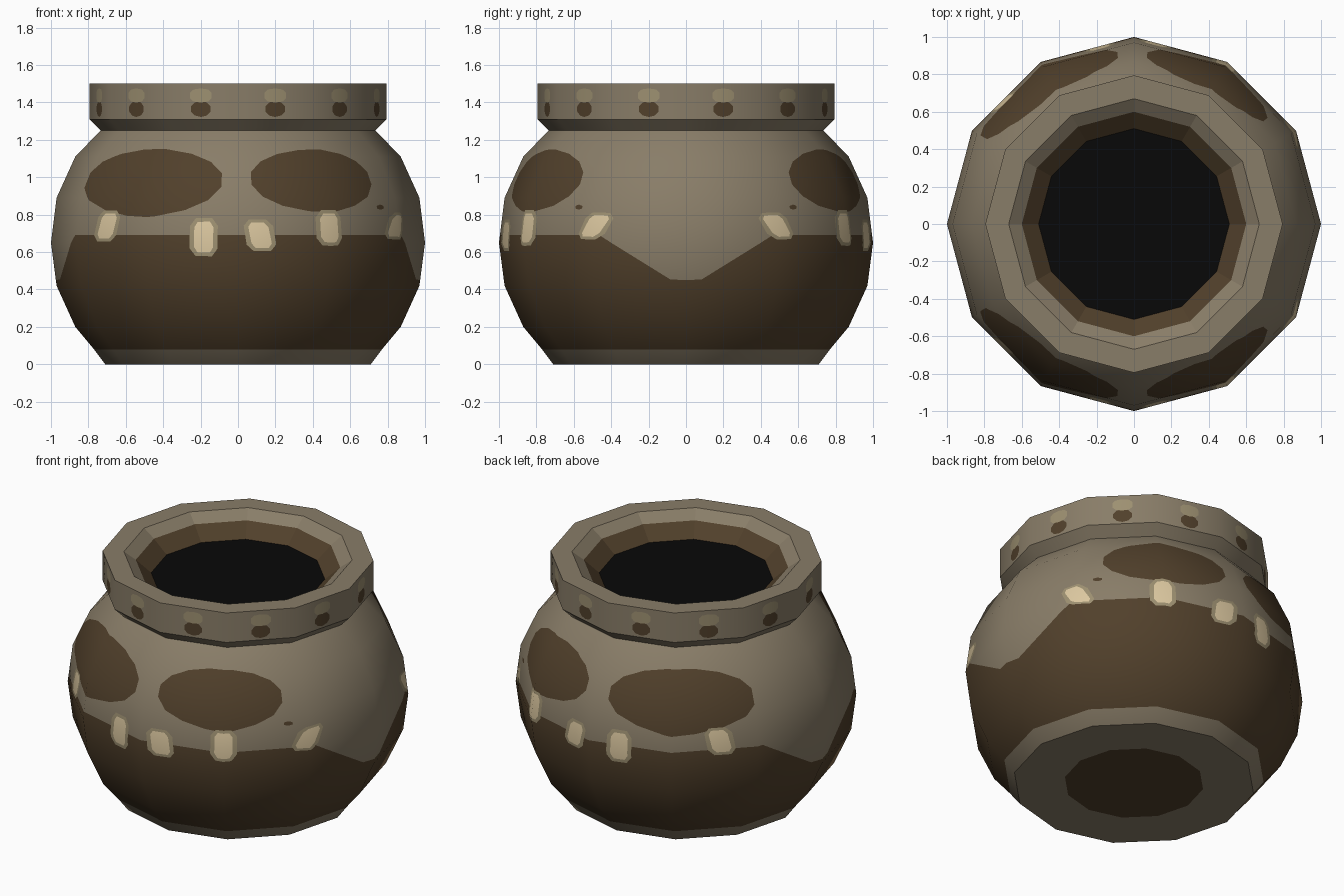
import bpy, bmesh
from math import sin, cos, radians, pi, copysign, atan2, degrees
from mathutils import Vector

if "Cube" in bpy.data.objects:
    bpy.data.objects.remove(bpy.data.objects["Cube"])

SIDES = 12


def material(name, *rgb):
    m = bpy.data.materials.new(name)
    m.diffuse_color = [((c / 255 + 0.055) / 1.055) ** 2.4 for c in rgb] + [1]
    m.use_nodes = True
    m.node_tree.nodes["Principled BSDF"].inputs["Base Color"].default_value = m.diffuse_color
    return m


MATS = [material("grey_clay", 137, 125, 104), material("dark_brown", 81, 64, 43),
        material("cream", 220, 200, 160), material("tan", 157, 144, 113),
        material("black", 8, 8, 8)]
CLAY, BROWN, CREAM, TAN, BLACK = range(5)


def at(az, r, z):
    return Vector((r * cos(radians(az)), r * sin(radians(az)), z))


def lathe(profile, rule):
    """Twelve-sided surface of revolution; rule(centre) picks the colour."""
    bm = bmesh.new()
    rings = []
    for r, z in profile:
        if r == 0:
            rings.append([bm.verts.new((0, 0, z))] * SIDES)
        else:
            rings.append([bm.verts.new(at(360 * k / SIDES, r, z)) for k in range(SIDES)])
    for a, b in zip(rings, rings[1:]):
        for k in range(SIDES):
            j = (k + 1) % SIDES
            f = bm.faces.new(list(dict.fromkeys((a[k], a[j], b[j], b[k]))))
            f.material_index = rule(f.calc_center_median())
    return bm


def carve(bm, az, zc, r, outline, colour):
    """Cut a convex outline of (azimuth, z) offsets into the surface and colour it."""
    apex, mid = Vector((0, 0, zc)), at(az, 1, 0)
    reach = max(abs(p[0]) for p in outline) + 17
    tall = max(abs(p[1]) for p in outline) * 1.2

    def near(f):
        c = f.calc_center_median()
        d = (degrees(atan2(c.y, c.x)) - az + 180) % 360 - 180
        zs = [v.co.z for v in f.verts]
        return abs(d) < reach and min(zs) < zc + tall and max(zs) > zc - tall

    faces = [f for f in bm.faces if near(f)]
    pts = [at(az + da, r, zc + dz) - apex for da, dz in outline]
    for p, q in zip(pts, pts[1:] + pts[:1]):
        n = p.cross(q).normalized()
        if n.dot(mid) < 0:
            n.negate()
        geom = set(faces)
        for f in faces:
            geom.update(f.edges)
            geom.update(f.verts)
        cut = bmesh.ops.bisect_plane(bm, geom=list(geom), dist=1e-5,
                                     plane_co=apex, plane_no=n)
        faces = [f for f in cut["geom"] if isinstance(f, bmesh.types.BMFace)
                 and (f.calc_center_median() - apex).dot(n) > 0]
    for f in faces:
        f.material_index = colour


def oval(ha, hz, n=16, power=1.0, skew=0.0):
    pts = []
    for i in range(n):
        t = 2 * pi * (i + 0.5) / n
        u = copysign(abs(cos(t)) ** power, cos(t))
        v = copysign(abs(sin(t)) ** power, sin(t))
        pts.append((ha * u + skew * v, hz * v))
    return pts


def finish(bm, name, normal=None):
    me = bpy.data.meshes.new(name)
    bm.to_mesh(me)
    bm.free()
    for m in MATS:
        me.materials.append(m)
    ob = bpy.data.objects.new(name, me)
    bpy.context.collection.objects.link(ob)
    if normal:  # smooth rounded shading, unaffected by the painted cuts
        me.polygons.foreach_set("use_smooth", [True] * len(me.polygons))
        me.normals_split_custom_set_from_vertices(
            [Vector(normal(v.co)).normalized() for v in me.vertices])
    return ob


# Round body with brown lower half
body = lathe([(0.71, 0), (0.77, 0.08), (0.87, 0.20), (0.97, 0.42), (1.0, 0.65),
              (0.995, 0.69), (0.97, 0.89), (0.87, 1.11), (0.735, 1.25)],
             lambda c: BROWN if 0.08 < c.z < 0.69 else CLAY)

# Clay notches dipping into the brown on both sides
for az in (0, 180):
    carve(body, az, 0.58, 0.98, [(-29, 0.12), (-5, -0.13), (5, -0.13), (29, 0.12)], CLAY)

# Shoulder spots, specks and cream patches, mirrored front to back
patches = [(-137, 0.74, 5.2, 0.09, 1.0), (-101, 0.68, 4.8, 0.11, 0),
           (-83, 0.69, 5.0, 0.09, -0.8), (-60, 0.73, 4.8, 0.10, 0),
           (-30, 0.74, 5.2, 0.075, 2.2)]
for s in (1, -1):
    carve(body, -123 * s, 0.985, 0.93, oval(28, 0.19), BROWN)
    carve(body, -62 * s, 0.995, 0.93, oval(24, 0.175), BROWN)
    carve(body, -37 * s, 0.84, 0.97, oval(1.8, 0.014, 6), BROWN)
    for az, z, ha, hz, skew in patches:
        carve(body, az * s, z, 0.985, oval(ha, hz, 8, 0.6, skew * s), TAN)
        carve(body, az * s, z, 0.985, oval(ha * 0.68, hz * 0.8, 8, 0.5, skew * s), CREAM)
finish(body, "body", lambda c: (c.x, c.y, (c.z - 0.65) / 0.85))

# Underside with a brown centre
finish(lathe([(0, 0), (0.41, 0), (0.71, 0)],
             lambda c: BROWN if c.xy.length < 0.4 else CLAY), "underside")

# Flared neck under the rim
finish(lathe([(0.735, 1.25), (0.795, 1.31)], lambda c: CLAY), "neck",
       lambda c: (c.x, c.y, -c.xy.length))

# Upright rim with a pale and a dark spot on every side
rim = lathe([(0.795, 1.31), (0.795, 1.5)], lambda c: CLAY)
for k in range(SIDES):
    az = 15 + 360 * k / SIDES
    carve(rim, az, 1.365, 0.768, oval(4.3, 0.043, 10), BROWN)
    carve(rim, az, 1.437, 0.768, oval(4.6, 0.038, 10, 0.8), TAN)
finish(rim, "rim", lambda c: (c.x, c.y, 0))


# Mouth: flat lip, sloping inside and dark contents
def mouth_colour(c):
    r = c.xy.length
    return CLAY if r > 0.59 else BROWN if r > 0.45 else BLACK


finish(lathe([(0.795, 1.5), (0.67, 1.5), (0.6, 1.45), (0.51, 1.37), (0, 1.37)],
             mouth_colour), "mouth")
